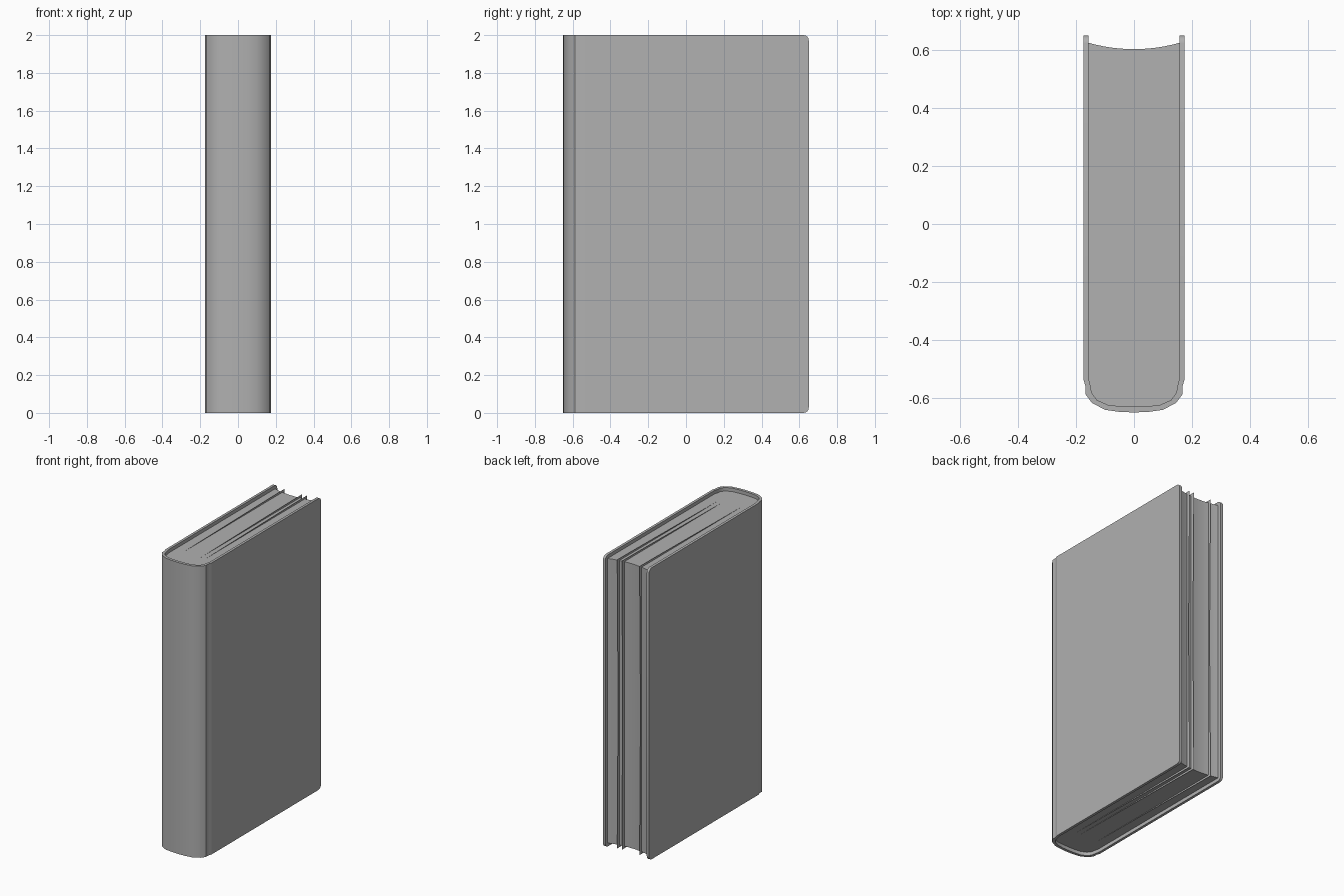
import bpy, bmesh

if "Cube" in bpy.data.objects:
    bpy.data.objects.remove(bpy.data.objects["Cube"])

H = 2.0
PAGE_INSET = 0.024

grey = bpy.data.materials.new("dark_grey")
grey.diffuse_color = (0.437, 0.437, 0.437, 1)
grey.use_nodes = True
grey.node_tree.nodes["Principled BSDF"].inputs["Base Color"].default_value = grey.diffuse_color


def finish(bm, name, smooth=True):
    bmesh.ops.recalc_face_normals(bm, faces=bm.faces)
    mesh = bpy.data.meshes.new(name)
    bm.to_mesh(mesh)
    bm.free()
    mesh.materials.append(grey)
    ob = bpy.data.objects.new(name, mesh)
    bpy.context.collection.objects.link(ob)
    if smooth:
        bpy.ops.object.select_all(action='DESELECT')
        ob.select_set(True)
        bpy.context.view_layer.objects.active = ob
        bpy.ops.object.shade_smooth_by_angle(angle=0.7, keep_sharp_edges=True)
    return ob


def mirrored(half):
    """Mirror a right-hand path that ends on x = 0 into a full path."""
    return half + [(-x, y) for x, y in reversed(half[:-1])]


# Cover paths, from the open edge round the hinge and spine
outer = mirrored([(0.175, 0.65), (0.175, -0.535), (0.167, -0.56), (0.167, -0.588),
                  (0.145, -0.617), (0.10, -0.641), (0.05, -0.648), (0, -0.65)])
inner = mirrored([(0.157, 0.65), (0.157, -0.53), (0.150, -0.56), (0.146, -0.582),
                  (0.128, -0.607), (0.09, -0.624), (0.045, -0.629), (0, -0.63)])

# Cover: wrapped boards and spine
bm = bmesh.new()
rings = [[[bm.verts.new((x, y, z)) for x, y in path] for path in (outer, inner)]
         for z in (0, H)]
(ob_, ib), (ot, it) = rings
n = len(outer)
for i in range(n - 1):
    j = i + 1
    for quad in ((ob_[i], ob_[j], ot[j], ot[i]), (ib[i], it[i], it[j], ib[j]),
                 (ot[i], ot[j], it[j], it[i]), (ob_[i], ib[i], ib[j], ob_[j])):
        bm.faces.new(quad)
corners = []
for i in (0, n - 1):
    bm.faces.new((ob_[i], ot[i], it[i], ib[i]))
    corners += [bm.edges.get((ob_[i], ib[i])), bm.edges.get((ot[i], it[i]))]
# Crisp hinge creases
for i in (1, 2, 3, n - 4, n - 3, n - 2):
    bm.edges.get((ob_[i], ot[i])).smooth = False
# Rounded board corners
bmesh.ops.bevel(bm, geom=corners, offset=0.028, segments=4, profile=0.5, affect='EDGES')
finish(bm, "cover")

# Page block with a hollow fore edge
steps = 12
fore = []
for i in range(steps + 1):
    t = -1 + 2 * i / steps
    fore.append((0.157 * t, 0.603 + 0.022 * t * t))
bm = bmesh.new()
face = bm.faces.new([bm.verts.new((x, y, PAGE_INSET)) for x, y in fore + inner[1:-1]])
ext = bmesh.ops.extrude_face_region(bm, geom=[face])
top = [v for v in ext['geom'] if isinstance(v, bmesh.types.BMVert)]
bmesh.ops.translate(bm, verts=top, vec=(0, 0, H - 2 * PAGE_INSET))
finish(bm, "page_block")

# Loose sheets that flare out of the block towards the fore edge
for k, x in enumerate((-0.09, 0.045, 0.08)):
    bm = bmesh.new()
    sheet = [(x, -0.48, PAGE_INSET), (x, 0.632, 0.009), (x, 0.622, H / 2),
             (x, 0.632, H - 0.009), (x, -0.48, H - PAGE_INSET)]
    bm.faces.new([bm.verts.new(p) for p in sheet])
    finish(bm, f"loose_sheet_{k + 1}", smooth=False)
